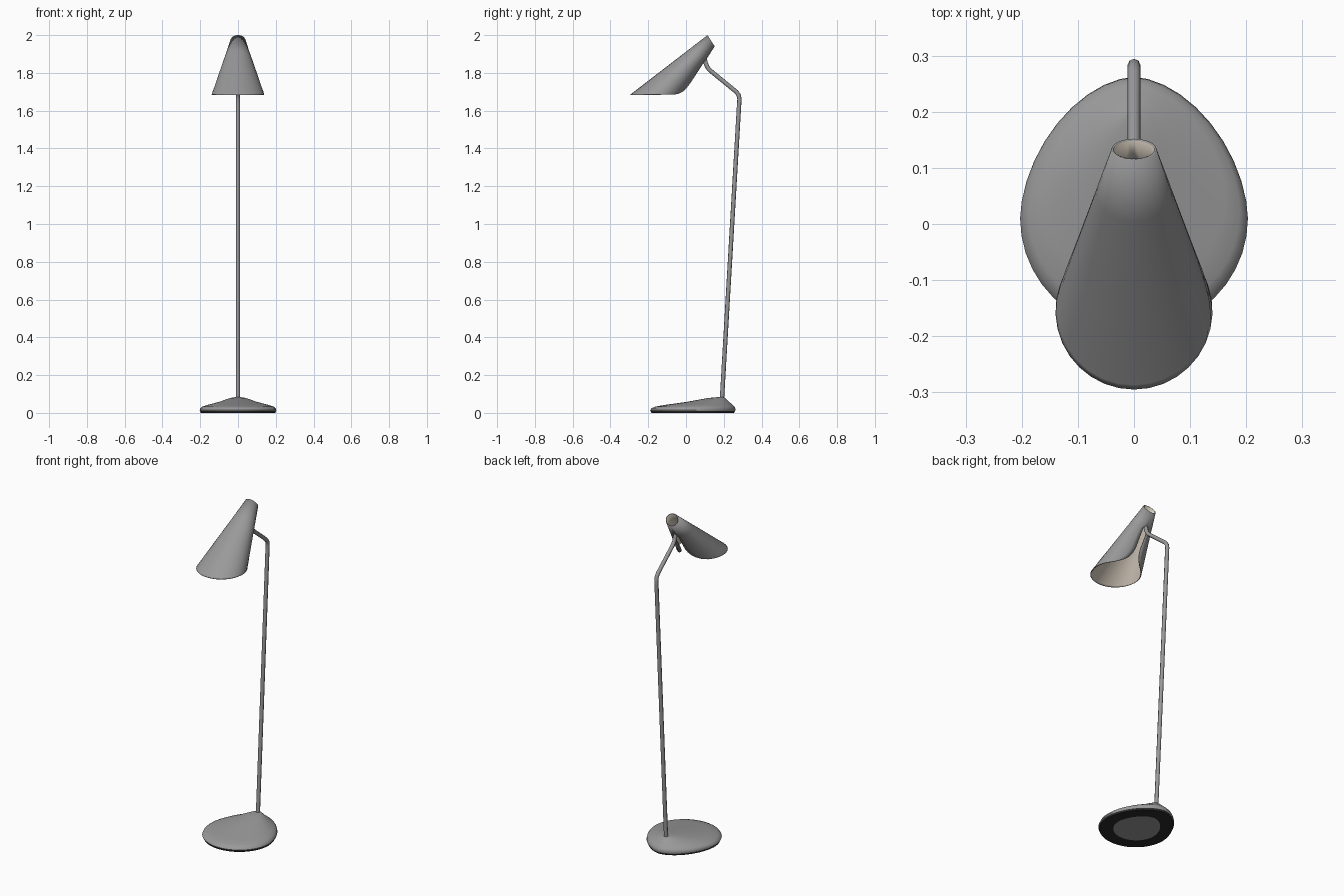
import bpy, bmesh
from math import sin, cos, asin, pi

if "Cube" in bpy.data.objects:
    bpy.data.objects.remove(bpy.data.objects["Cube"])


def material(name, rgb):
    m = bpy.data.materials.new(name)
    m.diffuse_color = (*rgb, 1)
    m.use_nodes = True
    m.node_tree.nodes["Principled BSDF"].inputs["Base Color"].default_value = m.diffuse_color
    return m


GREY = material("grey_metal", (0.32, 0.32, 0.32))
BEIGE = material("beige_lining", (0.68, 0.61, 0.52))
BLACK = material("black_rubber", (0.025, 0.025, 0.025))


def smooth(obj, angle):
    bpy.ops.object.select_all(action='DESELECT')
    obj.select_set(True)
    bpy.context.view_layer.objects.active = obj
    bpy.ops.object.shade_smooth_by_angle(angle=angle)


def loft(name, rows, mats, closed):
    """Skin rows of points, listed from top to bottom."""
    bm = bmesh.new()
    vs = [[bm.verts.new(p) for p in row] for row in rows]
    n = len(rows[0])
    for a, b in zip(vs, vs[1:]):
        for j in range(n if closed else n - 1):
            k = (j + 1) % n
            bm.faces.new((a[j], a[k], b[k], b[j]))
    if closed:
        bm.faces.new(vs[0][::-1])
        bm.faces.new(vs[-1])
    else:
        bmesh.ops.remove_doubles(bm, verts=bm.verts, dist=0.0005)
    me = bpy.data.meshes.new(name)
    bm.to_mesh(me)
    bm.free()
    for m in mats:
        me.materials.append(m)
    obj = bpy.data.objects.new(name, me)
    bpy.context.collection.objects.link(obj)
    return obj


# Base: egg outline shrinking towards an off-centre peak under the pole
def egg(th):
    s, c = sin(th), cos(th)
    if c > 0:  # slightly pointed back
        e = 2 / 1.75
        return 0.203 * abs(s) ** e * (1 if s >= 0 else -1), 0.01 + 0.252 * c ** e
    return 0.203 * s, 0.01 + 0.2 * c


def base_ring(scale, z, cy):
    ring = []
    for j in range(40):
        x, y = egg(2 * pi * j / 40)
        ring.append((x * scale, cy + scale * (y - cy), z))
    return ring


PEAK, MID = 0.195, 0.03
base = loft("base", [base_ring(*r) for r in (
    (0.08, 0.083, PEAK), (0.2, 0.079, PEAK), (0.5, 0.058, PEAK), (0.8, 0.042, PEAK),
    (0.93, 0.033, PEAK), (0.98, 0.025, PEAK), (1.0, 0.014, MID), (0.99, 0.010, MID),
    (0.97, 0.0, MID), (0.62, 0.0, MID))], (GREY, BLACK), True)
# Black underside and foot edge, grey plate in the middle
for p in base.data.polygons:
    p.material_index = int(p.center.z < 0.0095 and len(p.vertices) == 4)
smooth(base, 0.7)

# Pole: bent tube from the base into the shade
curve = bpy.data.curves.new("pole", 'CURVE')
curve.dimensions = '3D'
curve.bevel_depth = 0.0115
curve.bevel_resolution = 2
curve.use_fill_caps = True
path = [(0.190, 0.07), (0.281, 1.63), (0.283, 1.66), (0.279, 1.682), (0.266, 1.70),
        (0.125, 1.815), (0.112, 1.832), (0.105, 1.85), (0.095, 1.885)]
spline = curve.splines.new('POLY')
spline.points.add(len(path) - 1)
for pt, (y, z) in zip(spline.points, path):
    pt.co = (0, y, z, 1)
curve.materials.append(GREY)
pole = bpy.data.objects.new("pole", curve)
bpy.context.collection.objects.link(pole)
bpy.ops.object.select_all(action='DESELECT')
pole.select_set(True)
bpy.context.view_layer.objects.active = pole
bpy.ops.object.convert(target='MESH')
smooth(bpy.context.object, 0.8)


# Shade: slanted open cone with a flared slot at the back for the pole
def shade_row(t, w):
    r = 0.04 + 0.1 * t
    gap = asin(w / r)
    row = []
    for j in range(25):
        th = gap + (2 * pi - 2 * gap) * j / 24
        row.append((r * sin(th),
                    0.133 - 0.288 * t + (0.019 + 0.121 * t) * cos(th),
                    1.97 - 0.285 * t - 0.03 * (1 - t) * cos(th)))
    return row


shade = loft("shade", [shade_row(t, w) for t, w in (
    (0, 0), (0.27, 0), (0.29, 0.011), (0.33, 0.016), (0.7, 0.016), (0.8, 0.022),
    (0.88, 0.035), (0.94, 0.055), (0.98, 0.08), (1, 0.105))], (GREY, BEIGE), False)
wall = shade.modifiers.new("wall", 'SOLIDIFY')
wall.thickness = 0.004
wall.offset = -1
wall.material_offset = 1
wall.material_offset_rim = 0
smooth(shade, 0.7)
